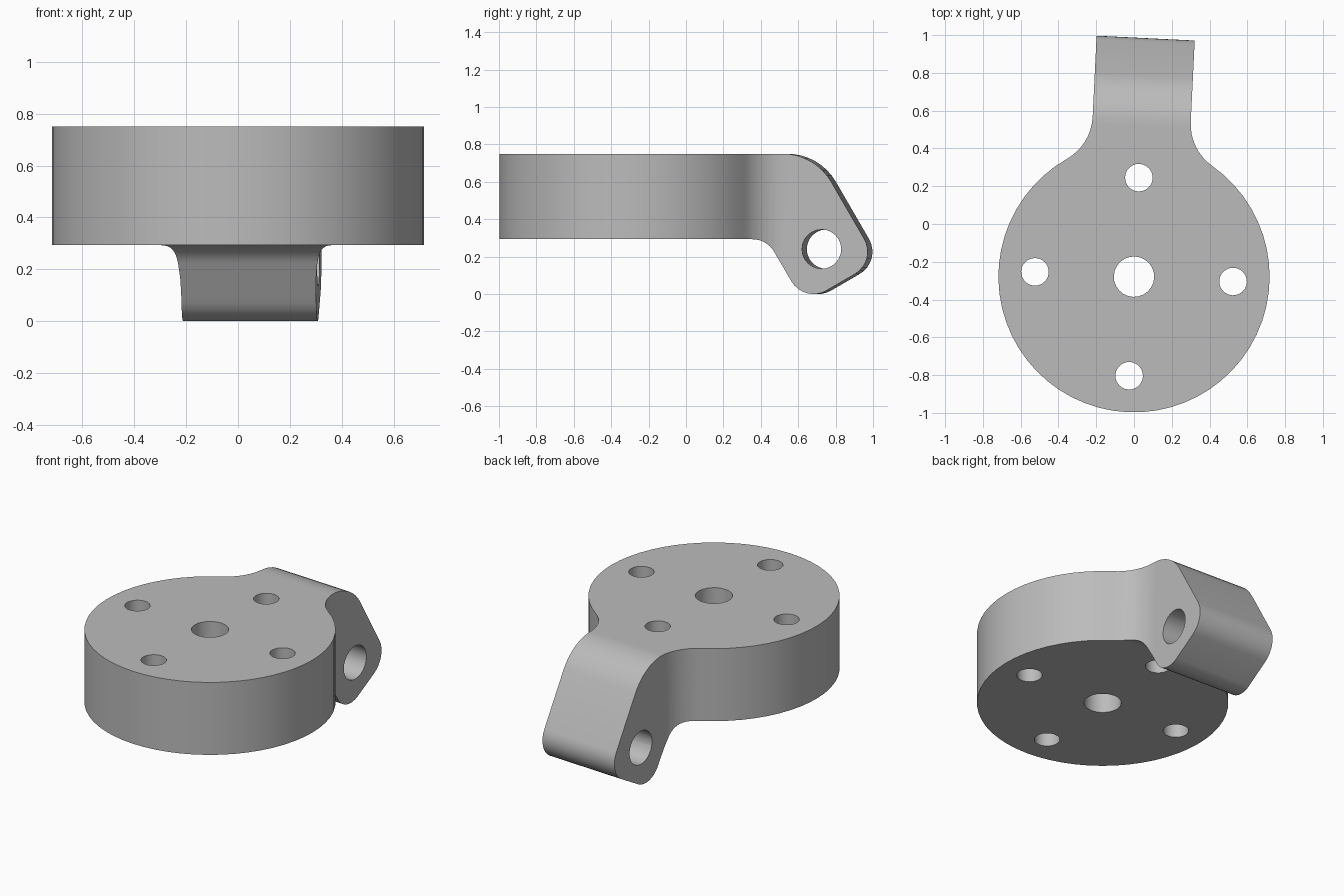
import bpy, bmesh, math
from mathutils import Vector, Matrix

old = bpy.data.objects.get("Cube")
if old:
    bpy.data.objects.remove(old, do_unlink=True)

# Main sizes
CENTRE_Y, DISC_R, TOP, UNDER = -0.279, 0.718, 0.75, 0.293
ARM_HALF, NECK_R = 0.26, 0.27
TWIST = math.radians(-2.8)

metal = bpy.data.materials.new("plain_grey")
metal.use_nodes = True
GREY = (0.5, 0.5, 0.5, 1)
metal.diffuse_color = GREY
metal.node_tree.nodes["Principled BSDF"].inputs["Base Color"].default_value = GREY


def arc(cx, cy, r, a0, a1, n):
    return [(cx + r * math.cos(a0 + (a1 - a0) * i / n),
             cy + r * math.sin(a0 + (a1 - a0) * i / n)) for i in range(n + 1)]


def rounded(corners, n=8):
    """Polygon whose corners (x, y, radius) are filleted."""
    out = []
    for i, (x, y, r) in enumerate(corners):
        p = Vector((x, y))
        if r == 0:
            out.append((x, y))
            continue
        u = (Vector(corners[i - 1][:2]) - p).normalized()
        v = (Vector(corners[(i + 1) % len(corners)][:2]) - p).normalized()
        half = u.angle(v) / 2
        c = p + (u + v).normalized() * r / math.sin(half)
        t0 = p + u * r / math.tan(half) - c
        t1 = p + v * r / math.tan(half) - c
        a0 = math.atan2(t0.y, t0.x)
        turn = (math.atan2(t1.y, t1.x) - a0 + math.pi) % math.tau - math.pi
        out += arc(c.x, c.y, r, a0, a0 + turn, n)
    return out


def prism(name, pts, lo, hi, axis="z"):
    """Extrude a 2D outline along z, or along x (outline given as y, z)."""
    bm = bmesh.new()
    place = (lambda p, h: (p[0], p[1], h)) if axis == "z" else (lambda p, h: (h, p[0], p[1]))
    f = bm.faces.new([bm.verts.new(place(p, lo)) for p in pts])
    move = (0, 0, hi - lo) if axis == "z" else (hi - lo, 0, 0)
    ext = bmesh.ops.extrude_face_region(bm, geom=[f])
    bmesh.ops.translate(bm, vec=move,
                        verts=[g for g in ext["geom"] if isinstance(g, bmesh.types.BMVert)])
    bmesh.ops.recalc_face_normals(bm, faces=bm.faces)
    mesh = bpy.data.meshes.new(name)
    bm.to_mesh(mesh)
    bm.free()
    ob = bpy.data.objects.new(name, mesh)
    bpy.context.collection.objects.link(ob)
    mesh.materials.append(metal)
    return ob


def combine(target, cutter, operation):
    cutter.hide_render = True
    mod = target.modifiers.new("cut", "BOOLEAN")
    mod.operation, mod.object, mod.solver = operation, cutter, "EXACT"
    bpy.context.view_layer.objects.active = target
    bpy.ops.object.modifier_apply(modifier=mod.name)
    bpy.data.objects.remove(cutter, do_unlink=True)


# Plan outline: disc flowing through concave fillets into a straight arm
fx = ARM_HALF + NECK_R
fy = math.sqrt((DISC_R + NECK_R) ** 2 - fx ** 2)
touch = math.atan2(fy, fx)
right = arc(fx, fy, NECK_R, math.pi + touch, math.pi, 8)
disc = arc(0, 0, DISC_R, math.pi - touch, math.tau + touch, 48)
left = [(-x, y) for x, y in reversed(right)]
outline = disc + right[1:] + [(ARM_HALF, 1.6), (-ARM_HALF, 1.6)] + left[:-1]
bracket = prism("hinge_plate", outline, -0.2, 1.0)

# Side profile: flat plate with a rounded lug bent downward
profile = rounded([(-0.9, UNDER, 0), (0.725, UNDER, 0.13), (0.925, -0.05, 0.137),
                   (1.315, 0.176, 0.137), (0.982, TOP, 0.3), (-0.9, TOP, 0)])
combine(bracket, prism("side_profile", profile, -1, 1, "x"), "INTERSECT")

# Bolt holes, centre hole and cross pin hole
holes = [(0, 0, 0.107)] + [(0.525 * math.cos(k * math.pi / 2),
                            0.525 * math.sin(k * math.pi / 2), 0.073) for k in range(4)]
for x, y, r in holes:
    combine(bracket, prism("hole_cutter", arc(x, y, r, 0, math.tau, 24)[:-1], -0.3, 1.1), "DIFFERENCE")
combine(bracket, prism("pin_cutter", arc(1.018, 0.24, 0.105, 0, math.tau, 24)[:-1], -1, 1, "x"), "DIFFERENCE")

# Place and shade
bracket.data.transform(Matrix.Translation((0, CENTRE_Y, 0)) @ Matrix.Rotation(TWIST, 4, "Z"))
bpy.ops.object.select_all(action="DESELECT")
bracket.select_set(True)
bpy.context.view_layer.objects.active = bracket
bpy.ops.object.shade_smooth_by_angle(angle=math.radians(30))
